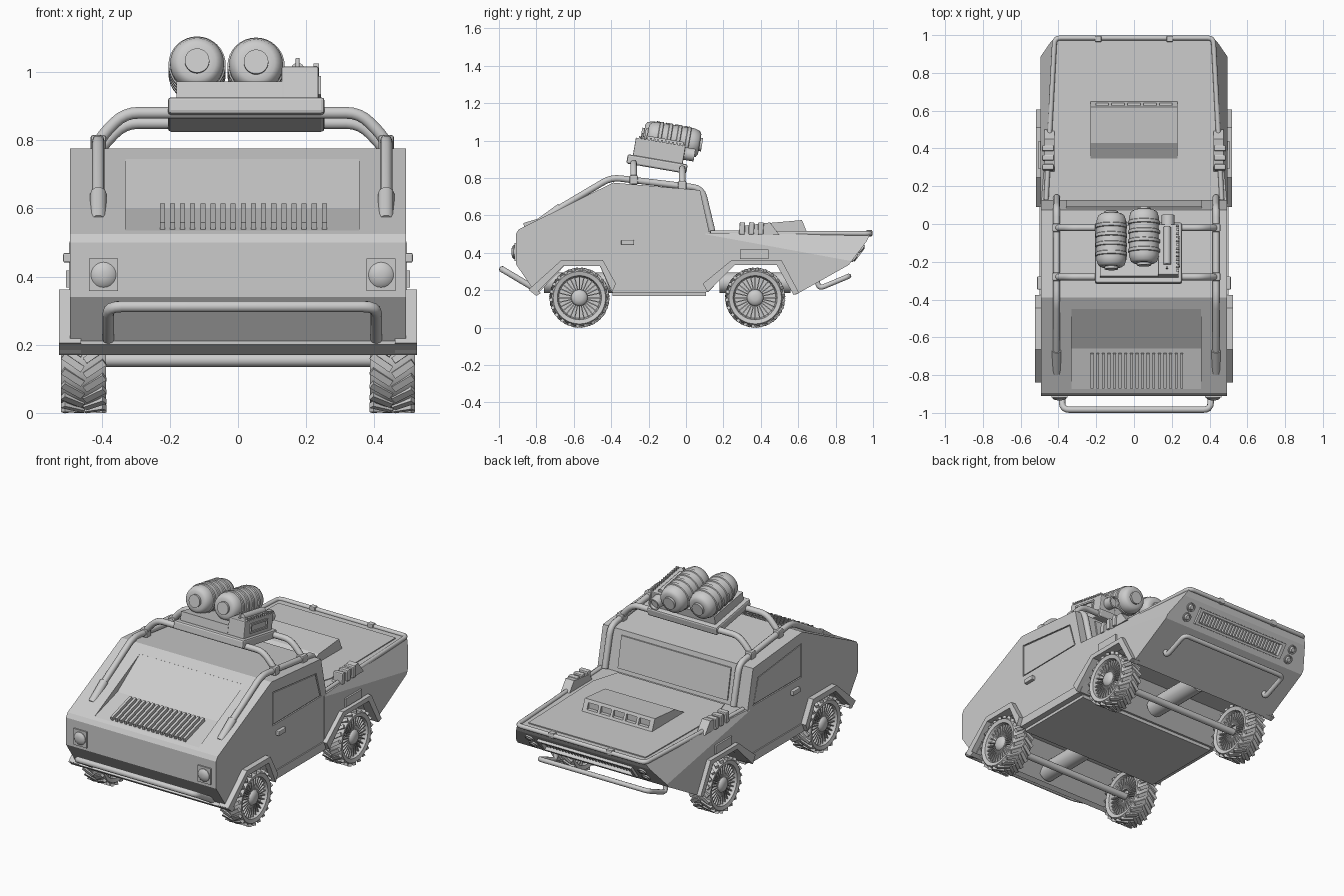
import bpy, bmesh
from math import pi, sin, cos
from mathutils import Matrix, Vector

if "Cube" in bpy.data.objects:
    bpy.data.objects.remove(bpy.data.objects["Cube"])

T = lambda x, y, z: Matrix.Translation((x, y, z))
R = lambda a, ax: Matrix.Rotation(a, 4, ax)
I = Matrix()
AX, AY = R(pi / 2, 'Y'), R(-pi / 2, 'X')   # turn local z onto x / y
OX = 0.0125                                # small sideways offset of rack and rear fittings


def finish(name, bm, M=I, smooth=False):
    bmesh.ops.recalc_face_normals(bm, faces=bm.faces)
    me = bpy.data.meshes.new(name)
    bm.to_mesh(me)
    bm.free()
    ob = bpy.data.objects.new(name, me)
    bpy.context.collection.objects.link(ob)
    ob.matrix_world = M
    if smooth:
        select(ob)
        bpy.ops.object.shade_smooth_by_angle(angle=0.7)
    return ob


def select(ob):
    bpy.ops.object.select_all(action='DESELECT')
    ob.select_set(True)
    bpy.context.view_layer.objects.active = ob


def B(loc, size, rot=I):
    return T(*loc) @ rot @ Matrix.Diagonal((*size, 1))


def boxes(name, mats, M=I, bevel=0):
    bm = bmesh.new()
    for m in mats:
        bmesh.ops.create_cube(bm, size=1, matrix=m)
    if bevel:
        bmesh.ops.bevel(bm, geom=bm.edges[:], offset=bevel, segments=2, affect='EDGES', profile=0.5)
    return finish(name, bm, M)


def prism(name, pts, x0, x1, M=I):
    """Side profile (y, z) pushed from x0 to x1."""
    bm = bmesh.new()
    a = [bm.verts.new((x0, y, z)) for y, z in pts]
    b = [bm.verts.new((x1, y, z)) for y, z in pts]
    bm.faces.new(a)
    bm.faces.new(b[::-1])
    for i in range(len(a)):
        j = (i + 1) % len(a)
        bm.faces.new((a[i], a[j], b[j], b[i]))
    return finish(name, bm, M)


def lathe(name, prof, M=I, seg=32):
    """Profile (radius, height) turned about local z, ends capped."""
    bm = bmesh.new()
    rings = [[bm.verts.new((r * cos(2 * pi * k / seg), r * sin(2 * pi * k / seg), h)) for k in range(seg)]
             for r, h in prof]
    for p, q in zip(rings, rings[1:]):
        for k in range(seg):
            n = (k + 1) % seg
            bm.faces.new((p[k], p[n], q[n], q[k]))
    bm.faces.new(rings[0])
    bm.faces.new(rings[-1])
    return finish(name, bm, M, True)


def tube(name, pts, r, fillet=0.05):
    pts = [Vector(p) for p in pts]
    path = [pts[0]]
    for a, p, b in zip(pts, pts[1:], pts[2:]):
        s = p + (a - p).normalized() * min(fillet, (a - p).length * .48)
        e = p + (b - p).normalized() * min(fillet, (b - p).length * .48)
        path += [s * (1 - t)**2 + p * 2 * t * (1 - t) + e * t * t for t in (0, .25, .5, .75, 1)]
    path.append(pts[-1])
    cu = bpy.data.curves.new(name, 'CURVE')
    cu.dimensions, cu.bevel_depth, cu.bevel_resolution, cu.use_fill_caps = '3D', r, 3, True
    sp = cu.splines.new('POLY')
    sp.points.add(len(path) - 1)
    for q, v in zip(sp.points, path):
        q.co = (*v, 1)
    ob = bpy.data.objects.new(name, cu)
    bpy.context.collection.objects.link(ob)
    select(ob)
    bpy.ops.object.convert(target='MESH')
    bpy.ops.object.shade_smooth_by_angle(angle=0.8)
    return bpy.context.object


def cut(ob, cutter):
    m = ob.modifiers.new('cut', 'BOOLEAN')
    m.operation, m.solver, m.object = 'DIFFERENCE', 'EXACT', cutter
    select(ob)
    bpy.ops.object.modifier_apply(modifier='cut')
    bpy.data.objects.remove(cutter)


# Cab with sloped tail, recessed rear window shelf and side windows
cab = prism('cab', [(-.91, .34), (-.91, .50), (-.895, .525), (-.39, .775), (.075, .735), (.125, .507),
                    (.11, .19), (-.40, .19), (-.465, .34), (-.64, .34), (-.785, .19), (-.80, .18)], -.493, .493)
cut(cab, prism('cutter', [(-.45, .745), (-.66, .60), (-.875, .535), (-.9, .9), (-.45, .9)], -.33, .355))
window = [(-.38, .71), (.03, .665), (.075, .513), (-.38, .51)]
for s in (-1, 1):
    cut(cab, prism('cutter', window, s * .485, s * .6))
    cy, cz = -.16, .6
    inner = [(cy + (y - cy) * .965, cz + (z - cz) * .93) for y, z in window]
    prism('side_window', inner, s * .47, s * .491)
    boxes('door_handle', [B((s * .5, -.312, .455), (.026, .07, .028))], bevel=.005)
prism('windshield', [(.085, .71), (.120, .53), (.128, .53), (.093, .71)], -.36, .36)
boxes('rear_louvers', [B((-.222 + i * .0297, -.775, .572), (.015, .19, .03), R(.293, 'X')) for i in range(17)])

# Front hull: side profile with the upper flanks sliced off at an angle
hull = prism('front_hull', [(.105, .19), (.105, .507), (.985, .50), (.965, .46), (.87, .335), (.585, .175),
                            (.57, .19), (.49, .34), (.257, .34), (.12, .19)], -.495, .495)
bm = bmesh.new()
bm.from_mesh(hull.data)
for s in (-1, 1):
    res = bmesh.ops.bisect_plane(bm, geom=bm.verts[:] + bm.edges[:] + bm.faces[:], plane_co=(s * .49, .12, .507),
                                 plane_no=(s, .0843, .459), clear_outer=True)
    bmesh.ops.contextual_create(bm, geom=[e for e in res['geom_cut'] if isinstance(e, bmesh.types.BMEdge)])
bmesh.ops.recalc_face_normals(bm, faces=bm.faces)
bm.to_mesh(hull.data)
bm.free()

# Grille and headlights on the raked nose
F = T(0, .918, .398) @ R(-.65, 'X')
cut(hull, boxes('cutter', [B((0, .01, 0), (.62, .07, .095))], F))
boxes('grille_slats', [B((-.28 + i * .02, -.013, 0), (.009, .02, .06)) for i in range(29)], F)
boxes('grille_frame', [B((0, 0, s * .04), (.62, .03, .014)) for s in (-1, 1)]
      + [B((s * .3, 0, 0), (.02, .03, .09)) for s in (-1, 1)], F)
for s in (-1, 1):
    for h in (-.03, .03):
        lathe('headlight', [(.026, -.01), (.026, .008), (.02, .008), (.018, .004), (.012, .012)],
              F @ T(s * .37, 0, h) @ AY, 20)

# Hood scoop with five intakes, raised hood panel and fender vents
scoop = prism('hood_scoop', [(.33, .50), (.43, .558), (.62, .575), (.655, .49)], -.23, .23)
cut(scoop, boxes('cutter', [B((i * .084, .66, .54), (.068, .08, .036)) for i in range(-2, 3)]))
bm = bmesh.new()
for z in (.495, .512):
    bm.faces.new([bm.verts.new((x, y, z - .006 * y)) for x, y in
                  ((-.35, .14), (.35, .14), (.40, .3), (.385, .93), (-.385, .93), (-.40, .3))])
bmesh.ops.bridge_loops(bm, edges=bm.edges[:])
finish('hood_panel', bm)
for s in (-1, 1):
    prism('fender_vent', [(.27, .495), (.31, .545), (.45, .562), (.50, .495)], s * .42, s * .475)
    boxes('vent_ribs', [B((s * .455, .30 + i * .05, .53), (.062, .03, .066), R(-.05, 'X')) for i in range(3)],
          bevel=.006)
    boxes('fender_box', [B((s * .485, .365, .393), (.04, .15, .05))])

# Wheel arch flares, sills, rear lip
rear = [(-.81, .175), (-.655, .33), (-.46, .33), (-.395, .19), (-.375, .235), (-.445, .362), (-.665, .362), (-.84, .205)]
front = [(.115, .19), (.262, .335), (.485, .335), (.575, .175), (.605, .185), (.51, .362), (.245, .362), (.09, .235)]
for s in (-1, 1):
    prism('rear_arch_flare', rear, s * .46, s * .525)
    prism('front_arch_flare', front, s * .46, s * .52)
    boxes('sill', [B((s * .48, -.142, .212), (.04, .50, .05))])
prism('rear_lip', [(-.80, .17), (-.84, .2), (-.815, .215), (-.775, .185)], -.525, .525)
boxes('floor', [B((0, -.142, .19), (.93, .5, .04))])

# Wheels with chevron tread and finned rims, axles and drive shafts
for y in (-.57, .37):
    for s in (-1, 1):
        W = T(s * .4525, y, .16)
        lathe('tyre', [(.03, -.03), (.11, -.03), (.118, -.06), (.14, -.066), (.15, -.05), (.153, 0), (.15, .05),
                       (.14, .066), (.118, .06), (.11, .03), (.03, .03)], W @ AX, 48)
        boxes('tread', [R(i * pi / 11 + k * .06, 'X') @ B((k * .032, 0, .151), (.07, .02, .016), R(k * .6, 'Z'))
                        for i in range(22) for k in (-1, 1)], W)
        boxes('rim_fins', [R(i * pi / 14, 'X') @ B((k * .036, 0, .075), (.022, .006, .08))
                           for i in range(28) for k in (-1, 1)], W)
        lathe('hub', [(.045, 0), (.045, .045), (.036, .058), (.015, .064)], W @ R(s * pi / 2, 'Y'), 24)
    lathe('axle', [(.02, -.42), (.02, .42)], T(0, y, .155) @ AX, 20)
    lathe('drive_shaft', [(.055, -.19), (.055, .19)], T(0, y, .24) @ AY, 24)

# Rear lamps
for s in (-1, 1):
    M = T(OX + s * .407, -.91, .405)
    boxes('rear_lamp_plate', [B((0, 0, 0), (.086, .016, .096))], M)
    lathe('rear_lamp', [(.037, 0), (.037, .012), (.028, .02), (.01, .024)], M @ R(pi / 2, 'X'), 20)

# Bumpers and hood rail
x = .393
tube('rear_bumper', [(OX - x, -.82, .215), (OX - x, -.983, .312), (OX + x, -.983, .312), (OX + x, -.82, .215)], .017, .04)
x = .36
tube('front_bumper', [(-x, .70, .26), (-x, .71, .208), (-x, .87, .275), (x, .87, .275), (x, .71, .208), (x, .70, .26)],
     .014, .03)
tube('hood_rail', [(-.465, .13, .507), (-.42, .985, .503), (.42, .985, .503), (.465, .13, .507)], .013, .03)
boxes('rail_clips', [B((s * .19, .98, .505), (.035, .032, .034)) for s in (-1, 1)], bevel=.005)

# Roof cage: side tubes, raised crossbars, clamps
for s in (-1, 1):
    x = OX + s * .422
    tube('cage_side', [(x, -.775, .565), (x, -.70, .625), (x, -.40, .803), (x, .085, .745), (x, .14, .515)], .018)
    tube('cage_foot', [(x, -.785, .56), (x, -.67, .643)], .024)
    boxes('cage_clamps', [B((x, y, z), (.046, .045, .05)) for y, z in ((-.28, .79), (-.02, .76))], bevel=.008)
for y, z in ((-.28, .785), (-.02, .755)):
    tube('crossbar', [(OX - .422, y, z), (OX - .41, y, z + .03), (OX - .345, y, z + .095), (OX + .345, y, z + .095),
                      (OX + .41, y, z + .03), (OX + .422, y, z)], .018, .04)

# Tilted roof rack: plate, cradle, twin barrels and instrument box
P = T(0, -.155, .875) @ R(-.17, 'X')
boxes('rack_plate', [B((.024, 0, 0), (.46, .325, .05))], P, .01)
boxes('barrel_cradle', [B((-.025, 0, .045), (.31, .27, .06))], P)
for x, y in ((-.12, .045), (.053, .065)):
    prof = [(.036, -.155), (.036, -.142), (.055, -.142), (.07, -.132), (.079, -.105)]
    for h in (-.075, -.025, .025, .075):
        prof += [(.079, h - .011), (.084, h - .008), (.084, h + .008), (.079, h + .011)]
    prof += [(.079, .105), (.07, .132), (.055, .142), (.036, .142), (.036, .155)]
    lathe('barrel', prof, P @ T(x, y, .142) @ AY)
boxes('instrument_box', [B((.182, 0, .07), (.108, .27, .1))], P, .005)
boxes('box_frame', [B((.238, -.005, z), (.012, .16, .01)) for z in (.05, .095)]
      + [B((.238, y, .072), (.012, .01, .05)) for y in (-.08, .07)], P)
boxes('box_teeth', [B((.23, -.115 + i * .02, .124), (.016, .009, .014)) for i in range(13)], P)
lathe('scope', [(.034, -.02), (.034, .05), (.026, .05), (.024, .035)], P @ T(.18, .14, .08) @ AY, 24)
lathe('box_roller', [(.02, -.1), (.02, .1)], P @ T(.175, .02, .12) @ AY, 16)
lathe('aerial_pin', [(.006, 0), (.006, .035)], P @ T(.175, -.1, .115), 10)
